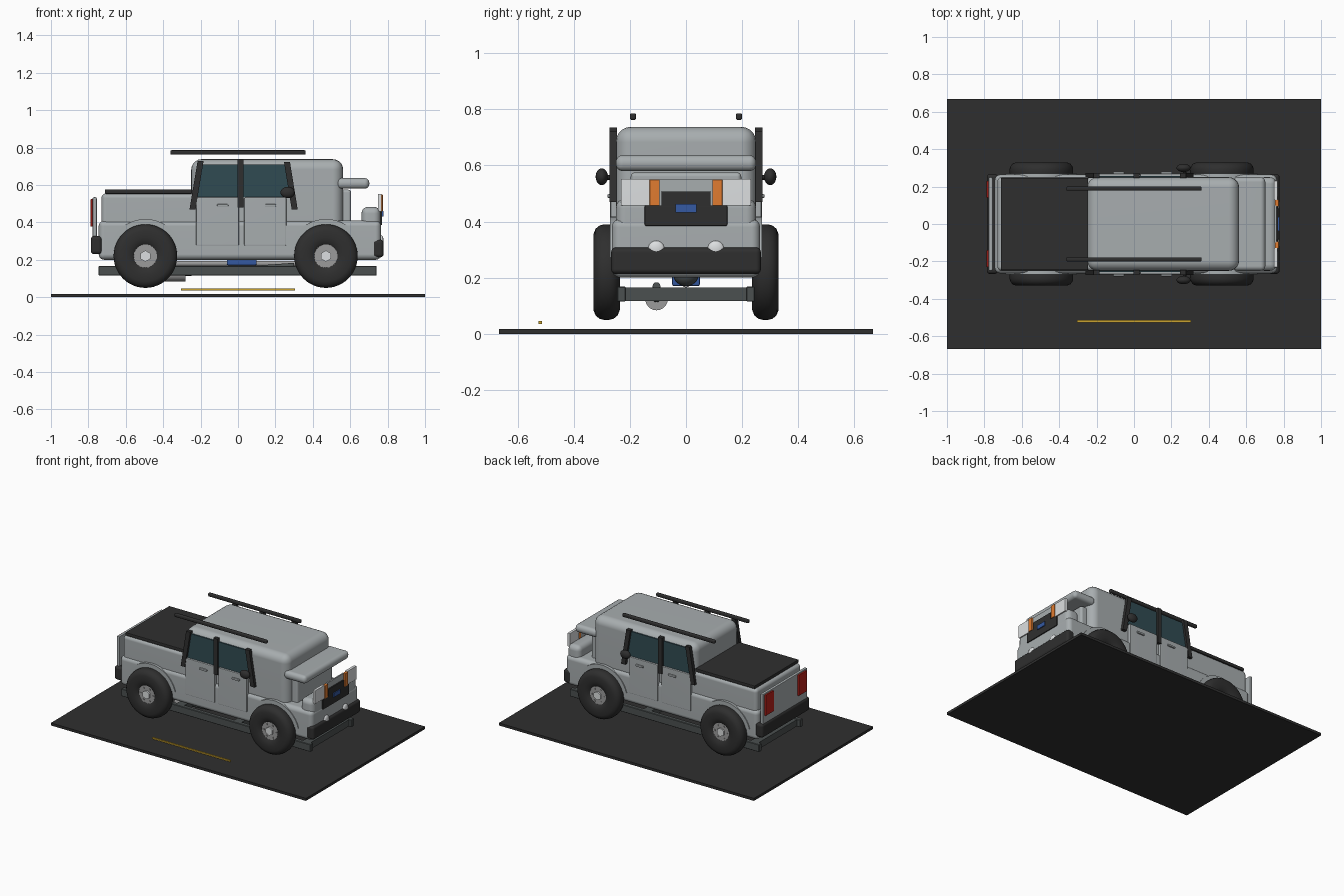
import bpy, bmesh, math
from mathutils import Matrix, Vector

if "Cube" in bpy.data.objects:
    bpy.data.objects.remove(bpy.data.objects["Cube"], do_unlink=True)


def material(name, r, g, b):
    m = bpy.data.materials.new(name)
    m.use_nodes = True
    m.diffuse_color = (r, g, b, 1)
    m.node_tree.nodes["Principled BSDF"].inputs["Base Color"].default_value = (r, g, b, 1)
    return m


PAINT = material("grey paint", 0.39, 0.42, 0.43)
BLACK = material("black trim", 0.028, 0.028, 0.028)
GLASS = material("teal glass", 0.03, 0.07, 0.085)
LAMP = material("white lamp", 0.72, 0.74, 0.75)
ORANGE = material("orange lamp", 0.75, 0.2, 0.03)
RED = material("red lamp", 0.5, 0.015, 0.01)
YELLOW = material("yellow line", 0.6, 0.37, 0.03)
BLUE = material("blue badge", 0.035, 0.1, 0.36)
STEEL = material("dark steel", 0.07, 0.08, 0.08)
METAL = material("wheel metal", 0.33, 0.33, 0.33)


def finish(name, bm, mat):
    bmesh.ops.recalc_face_normals(bm, faces=bm.faces)
    me = bpy.data.meshes.new(name)
    bm.to_mesh(me)
    bm.free()
    for p in me.polygons:
        p.use_smooth = True
    me.set_sharp_from_angle(angle=math.radians(35))
    me.materials.append(mat)
    ob = bpy.data.objects.new(name, me)
    bpy.context.scene.collection.objects.link(ob)
    mod = ob.modifiers.new("weighted normals", "WEIGHTED_NORMAL")
    mod.keep_sharp = True
    return ob


def box(name, xs, ys, zs, mat, bevel=0.0, segments=4):
    bm = bmesh.new()
    bmesh.ops.create_cube(bm, size=1)
    for v in bm.verts:
        for i, (a, b) in enumerate((xs, ys, zs)):
            v.co[i] = a if v.co[i] < 0 else b
    if bevel:
        bmesh.ops.bevel(bm, geom=bm.edges[:], offset=bevel, segments=segments,
                        profile=0.5, affect="EDGES")
    return finish(name, bm, mat)


def prism(name, outline, y0, y1, mat):
    """Extrude an x-z outline from y0 to y1."""
    bm = bmesh.new()
    face = bm.faces.new([bm.verts.new((x, y0, z)) for x, z in outline])
    new = bmesh.ops.extrude_face_region(bm, geom=[face])["geom"]
    verts = [g for g in new if isinstance(g, bmesh.types.BMVert)]
    bmesh.ops.translate(bm, verts=verts, vec=(0, y1 - y0, 0))
    return finish(name, bm, mat)


def rod(name, a, b, radius, mat, sides=24, bevel=0.0):
    a, b = Vector(a), Vector(b)
    bm = bmesh.new()
    turn = (b - a).to_track_quat("Z", "Y").to_matrix().to_4x4()
    bmesh.ops.create_cone(bm, cap_ends=True, segments=sides, radius1=radius,
                          radius2=radius, depth=(b - a).length,
                          matrix=Matrix.Translation((a + b) / 2) @ turn)
    if bevel:
        rim = [e for e in bm.edges if any(len(f.verts) > 4 for f in e.link_faces)]
        bmesh.ops.bevel(bm, geom=rim, offset=bevel, segments=3, affect="EDGES")
    return finish(name, bm, mat)


def ball(name, center, size, mat):
    bm = bmesh.new()
    bmesh.ops.create_uvsphere(bm, u_segments=20, v_segments=12, radius=1,
                              matrix=Matrix.Translation(center) @ Matrix.Diagonal((*size, 1)))
    return finish(name, bm, mat)


def tyre(name, x, y, z):
    half = [(0.06, 0.03), (0.075, 0.042), (0.1, 0.047), (0.135, 0.047),
            (0.155, 0.039), (0.166, 0.025), (0.17, 0.01)]
    profile = half + [(r, -w) for r, w in reversed(half)]
    bm = bmesh.new()
    ring = [bm.verts.new((x + r, y + w, z)) for r, w in profile]
    edges = [bm.edges.new((ring[i], ring[i - 1])) for i in range(len(ring))]
    bmesh.ops.spin(bm, geom=ring + edges, cent=(x, y, z), axis=(0, 1, 0),
                   angle=math.tau, steps=48, use_merge=True)
    bmesh.ops.remove_doubles(bm, verts=bm.verts, dist=0.0001)
    return finish(name, bm, BLACK)


def sym(half):
    return (-half, half)


def side(s, a, b):
    return sorted((s * a, s * b))


# Ground slab and painted line
box("ground_slab", sym(1), sym(0.667), (0, 0.018), BLACK)
box("road_line", sym(0.305), (-0.526, -0.514), (0.036, 0.046), YELLOW)

# Main body volumes
box("lower_body", (-0.745, 0.765), sym(0.264), (0.2, 0.41), PAINT, 0.03)
box("bed_body", (-0.73, -0.2), sym(0.252), (0.36, 0.555), PAINT, 0.025)
box("bed_cover", (-0.712, -0.245), sym(0.247), (0.553, 0.577), BLACK, 0.006, 2)
box("cabin", (-0.25, 0.562), sym(0.25), (0.36, 0.738), PAINT, 0.055, 5)
box("engine_cowl", (0.5, 0.605), sym(0.197), (0.36, 0.575), PAINT, 0.015)
box("hood_plate", (0.528, 0.702), sym(0.25), (0.58, 0.637), PAINT, 0.025)
box("nose", (0.66, 0.762), sym(0.25), (0.3, 0.483), PAINT, 0.035)
box("tailgate", (-0.778, -0.755), sym(0.25), (0.3, 0.535), PAINT, 0.008, 2)

# Bumpers and front face
box("front_bumper", (0.718, 0.778), sym(0.267), (0.213, 0.308), BLACK, 0.018)
box("rear_bumper", (-0.787, -0.727), sym(0.267), (0.23, 0.327), BLACK, 0.018)
box("grille_lower", (0.755, 0.771), sym(0.147), (0.385, 0.458), BLACK, 0.004, 2)
box("grille_upper", (0.755, 0.771), sym(0.088), (0.452, 0.508), BLACK, 0.004, 2)
box("front_badge", (0.769, 0.777), sym(0.037), (0.432, 0.462), BLUE)
box("headlight_bridge", (0.752, 0.762), sym(0.1), (0.455, 0.55), PAINT)

# Chassis and underside
for x in (-0.69, -0.3, 0.15, 0.69):
    box("cross_member", (x - 0.03, x + 0.03), sym(0.23), (0.118, 0.165), STEEL)
rod("exhaust_pipe", (-0.3, -0.105, 0.125), (0.3, -0.105, 0.17), 0.014, STEEL, 12)
rod("muffler", (-0.4, -0.105, 0.124), (-0.28, -0.105, 0.124), 0.04, METAL)
rod("drive_shaft", (-0.49, 0, 0.18), (0.46, 0, 0.18), 0.015, METAL, 12)
box("gearbox", (-0.06, 0.1), sym(0.05), (0.17, 0.21), BLUE, 0.008, 2)

WHEELS = (("rear", -0.495), ("front", 0.47))
for end, x in WHEELS:
    rod(end + "_axle", (x, -0.27, 0.22), (x, 0.27, 0.22), 0.02, STEEL, 16)
    ball(end + "_differential", (x, 0, 0.21), (0.045, 0.045, 0.04), STEEL)

for s, label in ((-1, "right"), (1, "left")):
    n = lambda part: f"{label}_{part}"

    # Chassis rail and roof bar
    box(n("frame_rail"), (-0.745, 0.74), side(s, 0.215, 0.245), (0.115, 0.168), STEEL, 0.003, 1)
    box(n("roof_bar"), sym(0.362), side(s, 0.178, 0.2), (0.762, 0.786), BLACK, 0.007, 3)

    # Wheels and arches
    for end, x in WHEELS:
        tyre(n(end + "_tyre"), x, s * 0.283, 0.22)
        rod(n(end + "_rim"), (x, s * 0.25, 0.22), (x, s * 0.315, 0.22), 0.069, METAL, 32, 0.006)
        rod(n(end + "_hub_cap"), (x, s * 0.3, 0.22), (x, s * 0.325, 0.22), 0.03, LAMP, 6)
        for k in range(6):
            a = k * math.tau / 6
            px, pz = x + 0.048 * math.cos(a), 0.22 + 0.048 * math.sin(a)
            rod(n(end + "_wheel_nut"), (px, s * 0.3, pz), (px, s * 0.319, pz), 0.006, METAL, 8)
        arc = [math.radians(15 + 150 * i / 24) for i in range(25)]
        prism(n(end + "_arch"), [(x + 0.198 * math.cos(a), 0.22 + 0.198 * math.sin(a))
                                 for a in arc], s * 0.2, s * 0.27, PAINT)

    # Doors, handles and glass
    for end, x0, x1 in (("rear", -0.225, 0.005), ("front", 0.033, 0.258)):
        box(n(end + "_door"), (x0, x1), side(s, 0.235, 0.27), (0.275, 0.535), PAINT, 0.007, 2)
        mid = (x0 + x1) / 2 + 0.028
        box(n(end + "_door_handle"), (mid - 0.03, mid + 0.03), side(s, 0.265, 0.28),
            (0.484, 0.498), PAINT, 0.005, 2)
    prism(n("side_glass"), [(-0.23, 0.535), (0.295, 0.535), (0.265, 0.71), (-0.2, 0.71)],
          s * 0.248, s * 0.257, GLASS)

    # Window pillars
    for part, low, high, z0, z1 in (("rear_pillar", -0.243, -0.2, 0.47, 0.728),
                                    ("middle_pillar", 0.013, 0.013, 0.48, 0.736),
                                    ("front_pillar", 0.303, 0.262, 0.47, 0.722)):
        w = 0.016
        prism(n(part), [(low - w, z0), (low + w, z0), (high + w, z1), (high - w, z1)],
              s * 0.246, s * 0.272, BLACK)

    # Mirror
    ball(n("mirror"), (0.265, s * 0.3, 0.56), (0.038, 0.022, 0.03), BLACK)
    rod(n("mirror_arm"), (0.275, s * 0.25, 0.555), (0.268, s * 0.295, 0.558), 0.009, BLACK, 10)

    # Lamps
    box(n("headlight"), (0.748, 0.768), side(s, 0.128, 0.232), (0.457, 0.552), LAMP, 0.003, 2)
    box(n("turn_signal"), (0.754, 0.774), side(s, 0.094, 0.13), (0.457, 0.55), ORANGE, 0.003, 2)
    ball(n("fog_lamp"), (0.765, s * 0.106, 0.303), (0.013, 0.029, 0.029), LAMP)
    box(n("tail_lamp"), (-0.788, -0.774), side(s, 0.14, 0.23), (0.378, 0.525), RED, 0.003, 2)
